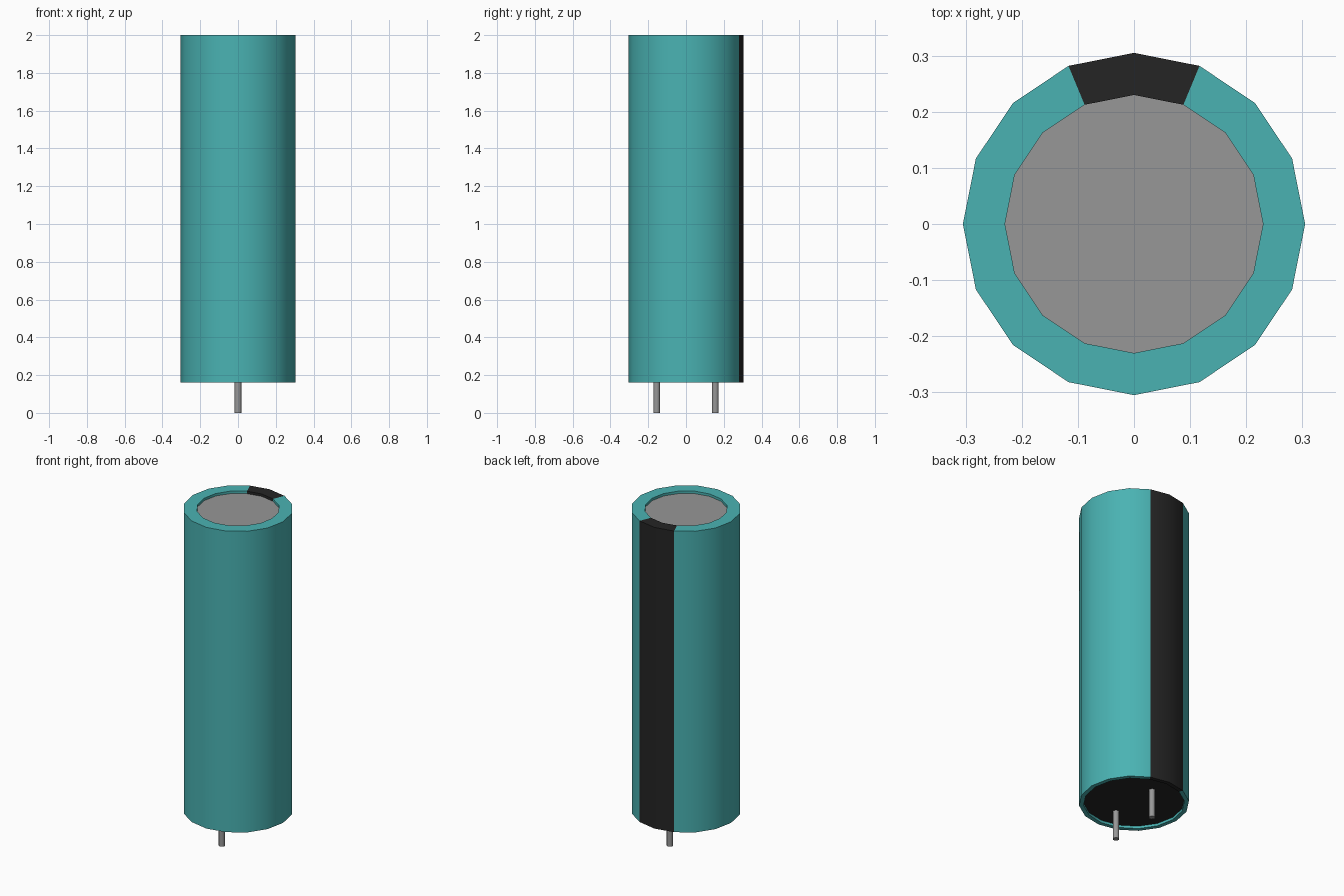
import bpy, bmesh, math

cube = bpy.data.objects.get("Cube")
if cube:
    bpy.data.objects.remove(cube, do_unlink=True)


def material(name, r, g, b, rough=0.6):
    m = bpy.data.materials.new(name)
    m.use_nodes = True
    m.diffuse_color = (r, g, b, 1)
    bsdf = m.node_tree.nodes["Principled BSDF"]
    bsdf.inputs["Base Color"].default_value = (r, g, b, 1)
    bsdf.inputs["Roughness"].default_value = rough
    return m


TEAL = material("teal sleeve", 0.068, 0.45, 0.45)
BLACK = material("black", 0.018, 0.018, 0.018)
GREY = material("grey metal", 0.31, 0.31, 0.31)

SIDES = 16
RADIUS, TOP_HOLE, BASE_HOLE = 0.305, 0.23, 0.28
TOP, BOTTOM, RECESS = 2.0, 0.16, 0.015


def finish(bm, name, mats):
    bmesh.ops.recalc_face_normals(bm, faces=bm.faces)
    mesh = bpy.data.meshes.new(name)
    bm.to_mesh(mesh)
    bm.free()
    for m in mats:
        mesh.materials.append(m)
    obj = bpy.data.objects.new(name, mesh)
    bpy.context.collection.objects.link(obj)
    bpy.ops.object.select_all(action='DESELECT')
    obj.select_set(True)
    bpy.context.view_layer.objects.active = obj
    bpy.ops.object.shade_smooth_by_angle(angle=math.radians(50))
    return obj


def lathe(name, profile, mats, sides, y=0.0):
    """Turn a closed (radius, z) profile around a vertical axis at y."""
    bm = bmesh.new()
    rings = []
    for r, z in profile:
        rings.append([bm.verts.new((r * math.cos(2 * math.pi * i / sides),
                                    y + r * math.sin(2 * math.pi * i / sides), z))
                      for i in range(sides)])
    for a, b in zip(rings, rings[1:]):
        for i in range(sides):
            j = (i + 1) % sides
            face = bm.faces.new((a[i], a[j], b[j], b[i]))
            # The two rear segments carry the polarity stripe
            if len(mats) > 1 and i in (sides // 4 - 1, sides // 4):
                face.material_index = 1
    return bm, rings


def rod(name, radius, z0, z1, mat, sides, y=0.0):
    bm, rings = lathe(name, [(radius, z0), (radius, z1)], [mat], sides, y)
    for ring in rings:
        bm.faces.new(ring)
    return finish(bm, name, [mat])


# Sleeve: outer wall wrapped over both rims and into the recesses
profile = [(TOP_HOLE, TOP - RECESS), (TOP_HOLE, TOP), (RADIUS, TOP),
           (RADIUS, BOTTOM), (BASE_HOLE, BOTTOM), (BASE_HOLE, BOTTOM + RECESS)]
bm, _ = lathe("sleeve", profile, [TEAL, BLACK], SIDES)
finish(bm, "sleeve", [TEAL, BLACK])

# Recessed metal top and rubber base plug
rod("can_top", TOP_HOLE, TOP - RECESS - 0.03, TOP - RECESS, GREY, SIDES)
rod("base_plug", BASE_HOLE, BOTTOM + RECESS, BOTTOM + RECESS + 0.03, BLACK, SIDES)

# Two wire leads
for side, y in (("front", -0.155), ("back", 0.155)):
    rod(side + "_lead", 0.018, 0.0, BOTTOM + RECESS + 0.005, GREY, 12, y)
